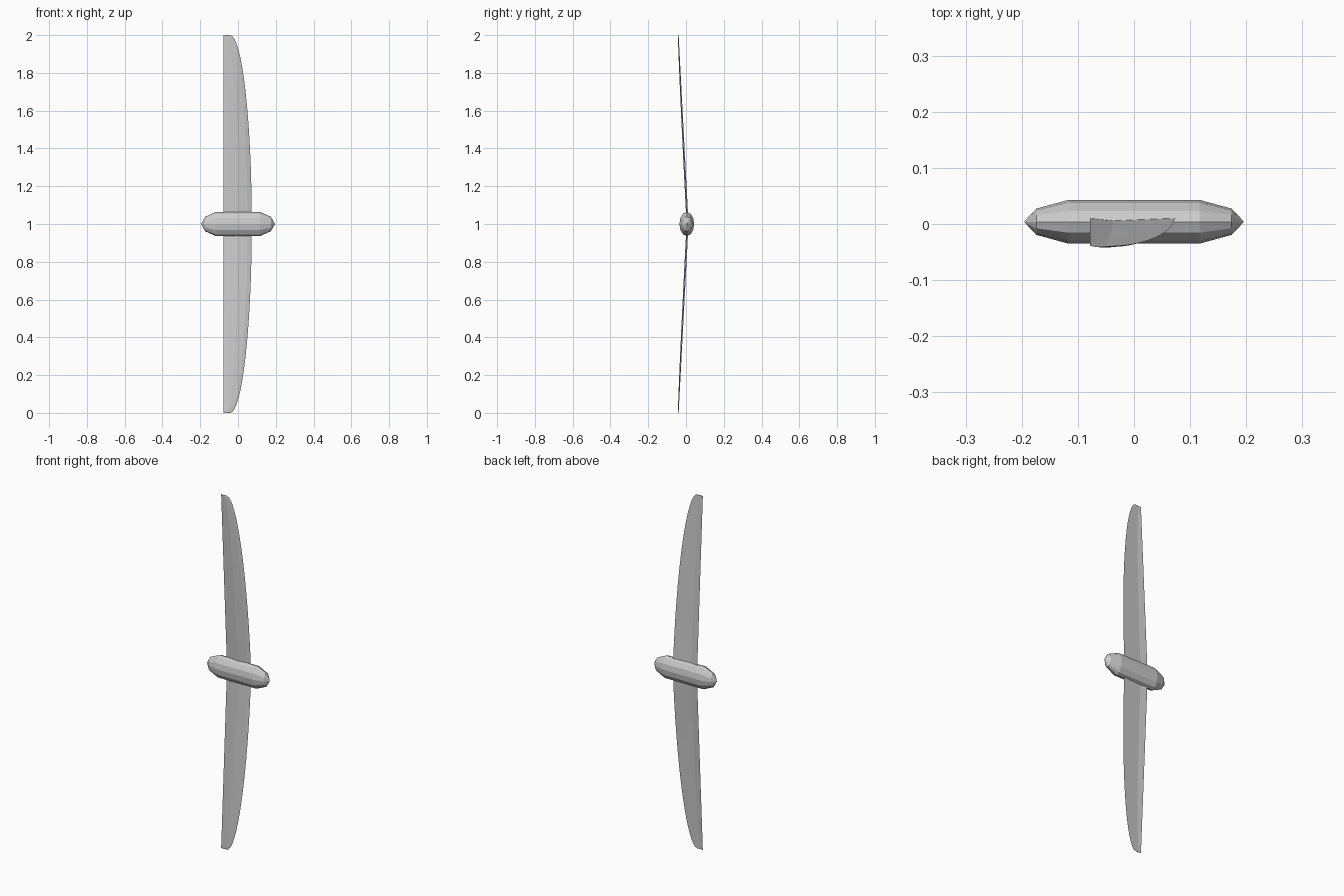
import bpy, bmesh, math

if "Cube" in bpy.data.objects:
    bpy.data.objects.remove(bpy.data.objects["Cube"])

def loft(name, rings):
    """Skin a list of closed rings and cap both ends."""
    bm = bmesh.new()
    loops = [[bm.verts.new(p) for p in ring] for ring in rings]
    n = len(loops[0])
    for a, b in zip(loops, loops[1:]):
        for i in range(n):
            j = (i + 1) % n
            bm.faces.new((a[i], a[j], b[j], b[i]))
    bm.faces.new(loops[0])
    bm.faces.new(loops[-1])
    bmesh.ops.recalc_face_normals(bm, faces=bm.faces)
    mesh = bpy.data.meshes.new(name)
    bm.to_mesh(mesh)
    bm.free()
    obj = bpy.data.objects.new(name, mesh)
    bpy.context.collection.objects.link(obj)
    return obj

# Pod body: twelve-sided oval capsule along x
half = [(0.117, 1.0), (0.174, 0.6), (0.195, 0.03)]
stations = [(-x, r) for x, r in reversed(half)] + half
loft("pod_body", [
    [(x, 0.004 + 0.039 * r * math.cos(i * math.tau / 12),
      1 + 0.064 * r * math.sin(i * math.tau / 12)) for i in range(12)]
    for x, r in stations])

# Wing section: (fraction of chord from trailing edge, offset per chord)
section = [(0, 0), (0.27, -0.03), (0.5, -0.02), (0.8, -0.008), (1, 0),
           (0.85, -0.04), (0.5, -0.07), (0.25, -0.05)]
TRAIL = -0.078

def wing(name, side):
    rings = []
    for k in range(17):
        t = math.sin(k / 16 * math.pi / 2)
        chord = 0.036 + 0.115 * math.sqrt(max(0, 1 - t * t))
        y = 0.0135 - 0.0525 * t
        rings.append([(TRAIL + u * chord, y + v * chord, 1 + side * t)
                      for u, v in section])
    return loft(name, rings)

# Two mirrored wings, straight at the rear and curved at the front
wing("upper_wing", 1)
wing("lower_wing", -1)
